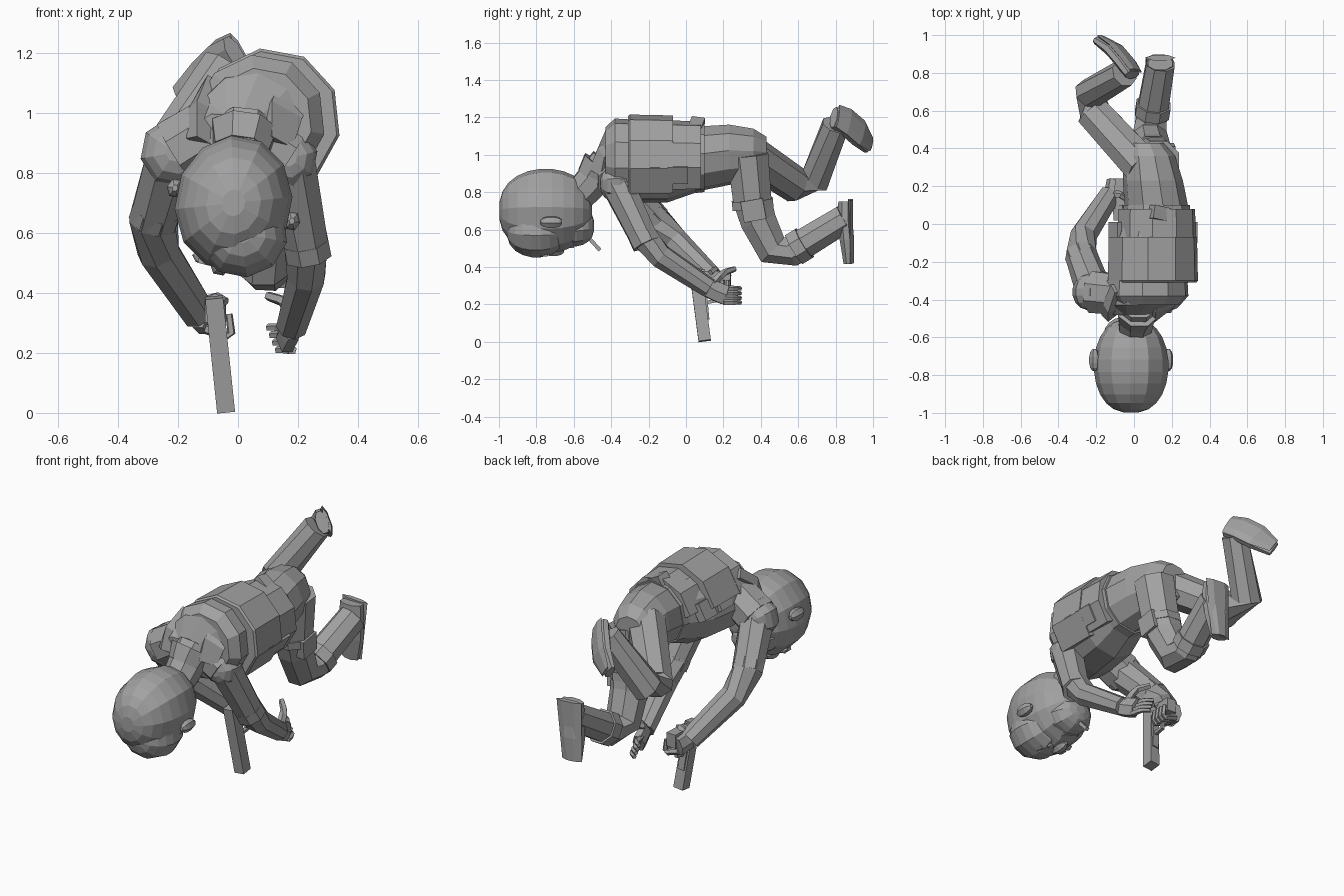
import bpy
import bmesh
import math
from mathutils import Vector

default_cube = bpy.data.objects.get("Cube")
if default_cube:
    bpy.data.objects.remove(default_cube)

grey = bpy.data.materials.new("plain grey")
grey.use_nodes = True
tone = (.36, .36, .36, 1)
grey.diffuse_color = tone
grey.node_tree.nodes["Principled BSDF"].inputs["Base Color"].default_value = tone

RIGHTWARD = Vector((1, 0, 0))
REARWARD = Vector((0, 1, 0))
UPWARD = Vector((0, 0, 1))
BACK = Vector((.5, 0, .9))      # direction of the rolled back
CROWN = Vector((.2, 0, 1))      # back of the tilted head


def loft(name, points, radii, flat=1, sides=8, up=UPWARD, axis=None, arc=1):
    """Skin flat-sided rings along a path; flat is height over width, arc below one gives a shell."""
    mesh_data = bmesh.new()
    points = [Vector(point) for point in points]
    rings = []
    for index, (point, radius) in enumerate(zip(points, radii)):
        before = points[max(index - 1, 0)]
        after = points[min(index + 1, len(points) - 1)]
        tangent = axis or (after - before).normalized()
        height = (up - tangent * up.dot(tangent)).normalized()
        width = height.cross(tangent)
        reach = radius / math.cos(math.pi / sides)
        count = round(sides * arc)
        ring = []
        for corner in range(count):
            turn = math.pi / 2 + math.tau * arc * ((corner + .5) / count - .5)
            offset = width * math.cos(turn) + height * math.sin(turn) * flat
            ring.append(mesh_data.verts.new(point + offset * reach))
        rings.append(ring)
    for lower, upper in zip(rings, rings[1:]):
        for corner in range(len(lower)):
            mesh_data.faces.new((lower[corner - 1], lower[corner], upper[corner], upper[corner - 1]))
    mesh_data.faces.new(rings[0])
    mesh_data.faces.new(rings[-1])
    bmesh.ops.recalc_face_normals(mesh_data, faces=mesh_data.faces)
    mesh = bpy.data.meshes.new(name)
    mesh_data.to_mesh(mesh)
    mesh_data.free()
    mesh.materials.append(grey)
    bpy.context.collection.objects.link(bpy.data.objects.new(name, mesh))


def limb(name, joints, start, end, sides=8, up=REARWARD):
    """Tapered tube whose inner joints are bevelled."""
    joints = [Vector(joint) for joint in joints]
    path = [joints[0]]
    for before, joint, after in zip(joints, joints[1:], joints[2:]):
        path += [joint.lerp(before, .2), joint.lerp(after, .2)]
    path.append(joints[-1])
    step = (end - start) / (len(path) - 1)
    loft(name, path, [start + step * index for index in range(len(path))], 1, sides, up)


def bar(name, start, end, radius, flat=1, up=UPWARD):
    """Straight rectangular block."""
    loft(name, [start, end], [radius, radius], flat, 4, up)


def band(name, start, end, place, radius, up=REARWARD):
    """Short sleeve around the straight run between two joints."""
    start, end = Vector(start), Vector(end)
    loft(name, [start.lerp(end, place), start.lerp(end, place + .15)], [radius, radius], 1, 8, up)


def ball(name, centre, width, length, flat=1, sides=8, up=CROWN):
    """Full, slightly boxy ellipsoid lying along the body."""
    turns = [math.pi * (index + .5) / sides for index in range(sides)]
    points = [Vector(centre) - REARWARD * length * math.cos(turn) for turn in turns]
    loft(name, points, [width * math.sin(turn) ** .8 for turn in turns], flat, sides, up, REARWARD)


# Torso, neck and collar
loft("torso",
     [(0, -.48, .92), (.03, -.43, .95), (.07, -.3, .96), (.1, -.1, .96), (.12, .08, .98), (.1, .23, 1), (.08, .36, 1), (.06, .43, 1)],
     [.09, .17, .2, .2, .16, .15, .13, .09], 1.05, 10, BACK, REARWARD)
limb("neck", [(0, -.6, .75), (.02, -.42, .95)], .08, .1)
limb("collar", [(.01, -.5, .87), (.02, -.45, .94)], .09, .11)

# Stepped vest panels over the back, ending in a full hem
for name, start, length, x, size, slope in [("vest_upper", -.43, .13, .07, .21, .1),
                                            ("vest_middle", -.31, .24, .1, .23, .02),
                                            ("vest_lower", -.08, .16, .12, .2, .02)]:
    path = [(x, start, .97), (x, start + slope / 2, .97), (x, start + length, .97)]
    loft(name, path, [size * (1 - slope * 2), size, size * .98], 1.03, 10, BACK, REARWARD, .7)
loft("vest_hem", [(.12, .05, .98), (.12, .1, .98)], [.17, .165], 1.06, 10, BACK, REARWARD)
for side, x, z in [("left", .29, .9), ("right", -.09, 1)]:
    for row, y in [("front", -.25), ("rear", -.1)]:
        bar(f"{side}_{row}_pouch", (x, y, z), (x, y + .11, z), .025, 2, BACK)
for side, x in [("left", .15), ("right", -.1)]:
    path = [(x - .02, -.47, .9), (x, -.43, 1), (x + .04, -.34, 1.08)]
    loft(f"{side}_shoulder_strap", path, [.05, .06, .06], .5, 4, BACK)
bar("belt_pack", (.12, .02, 1.14), (.13, .09, 1.13), .05, 1, BACK)

# Head with the face turned down
ball("head", (-.015, -.75, .7), .19, .25, 1.16, 12)
ball("forehead", (.01, -.8, .6), .15, .16, .95, 10)
ball("jaw", (-.03, -.6, .62), .13, .11, .8, 10)
ball("nose", (-.06, -.71, .49), .03, .06, 1, 6)
bar("brow", (-.13, -.76, .52), (.05, -.76, .475), .02, 1, CROWN)
bar("mouth", (-.1, -.62, .55), (0, -.62, .52), .02, 1, CROWN)
for side, ear_x, ear_z, eye_x, eye_z in [("left", .18, .64, 0, .49), ("right", -.21, .75, -.12, .52)]:
    ball(f"{side}_ear", (ear_x, -.72, ear_z), .025, .06, 1.2, 6)
    ball(f"{side}_eye", (eye_x, -.72, eye_z), .03, .02, .7, 6)
bar("thin_stick", (-.05, -.56, .6), (-.05, -.46, .49), .01)

# Shoulders and arms
left_shoulder, left_elbow, left_wrist = (.17, -.37, .85), (.24, -.2, .5), (.18, .12, .29)
right_shoulder, right_elbow, right_wrist = (-.21, -.36, .87), (-.3, -.11, .59), (-.13, .15, .33)
limb("shoulder_girdle", [right_shoulder, (-.03, -.38, .98), left_shoulder], .11, .1)
limb("left_arm", [left_shoulder, left_elbow, left_wrist], .085, .05)
limb("right_arm", [right_shoulder, right_elbow, right_wrist], .09, .055)
band("left_cuff", left_elbow, left_shoulder, .06, .075)
band("right_cuff", right_elbow, right_shoulder, .2, .08)
ball("left_shoulder_cap", left_shoulder, .09, .09, 1.1)
ball("right_shoulder_cap", right_shoulder, .11, .1)

# Open left hand
loft("left_palm", [left_wrist, (.17, .16, .27), (.16, .21, .25)], [.03, .03, .03], 1.7, 6)
for index, name in enumerate(["little", "ring", "middle", "index"]):
    z = .21 + index * .025
    x = .18 - index * .01
    limb(f"left_{name}_finger", [(x, .2, z), (x - .01, .26, z), (x - .05, .29, z)], .014, .01, 5, UPWARD)
limb("left_thumb", [left_wrist, (.16, .2, .37), (.1, .26, .39)], .02, .013, 5)

# Pistol pointing down, and the right hand around its grip
muzzle = Vector((-.04, .1, .005))
breech = Vector((-.08, .05, .385))
bar("pistol_slide", breech, muzzle, .03, 1.1, REARWARD)
bar("pistol_frame", breech + REARWARD * .03, muzzle.lerp(breech, .3) + REARWARD * .02, .02, 1, REARWARD)
bar("pistol_grip", (-.08, .06, .34), (-.07, .24, .34), .03, 1.3)
guard = [(-.06, .1, .21), (-.06, .17, .22), (-.06, .17, .3)]
loft("trigger_guard", guard, [.01, .01, .01], 1, 4, RIGHTWARD)
loft("right_palm", [right_wrist, (-.12, .18, .32), (-.11, .23, .31)], [.03, .03, .03], 1.6, 6)
for index, name in enumerate(["index", "middle", "ring", "little"]):
    y = .14 + index * .028
    limb(f"right_{name}_finger", [(-.11, y, .28), (-.02, y, .25), (-.03, y, .33)], .014, .01, 5)
limb("right_thumb", [right_wrist, (-.08, .16, .39), (-.04, .13, .37)], .02, .012, 5)

# Left leg: knee down, sole to the rear
left_hip, left_thigh, left_knee, left_ankle = (.13, .33, 1), (.1, .36, .7), (.08, .49, .44), (.14, .85, .66)
limb("left_leg", [left_hip, left_thigh, left_knee, left_ankle], .11, .075, 8, RIGHTWARD)
boot_path = [(.14, .85, .75), (.14, .85, .66), (.13, .86, .55), (.12, .87, .42)]
loft("left_boot", boot_path, [.065, .07, .07, .05], .55, 8, REARWARD)
loft("left_sole", [(.14, .88, .76), (.12, .88, .42)], [.07, .055], .2, 6, REARWARD)
band("left_thigh_strap", left_thigh, left_hip, .05, .11, RIGHTWARD)
band("left_shin_band", left_knee, left_ankle, .25, .09, RIGHTWARD)
bar("thigh_pouch", (.19, .35, .76), (.18, .37, .65), .03, 2, REARWARD)

# Right leg: thrown back with the heel high, sole to the rear and left
right_hip, right_knee, right_ankle = (.05, .3, 1.03), (-.28, .66, .79), (-.05, .8, 1.16)
limb("right_leg", [right_hip, right_knee, right_ankle], .1, .07, 8, RIGHTWARD + REARWARD)
sole_out = Vector((.6, .7, .25))
boot_path = [(-.01, .79, 1.2), (-.05, .85, 1.17), (-.11, .92, 1.11), (-.19, .97, 1.05)]
loft("right_boot", boot_path, [.06, .07, .07, .045], .5, 8, sole_out)
sole_path = [Vector(point) + sole_out * .03 for point in boot_path]
loft("right_sole", sole_path, [.06, .07, .07, .04], .2, 6, sole_out)
